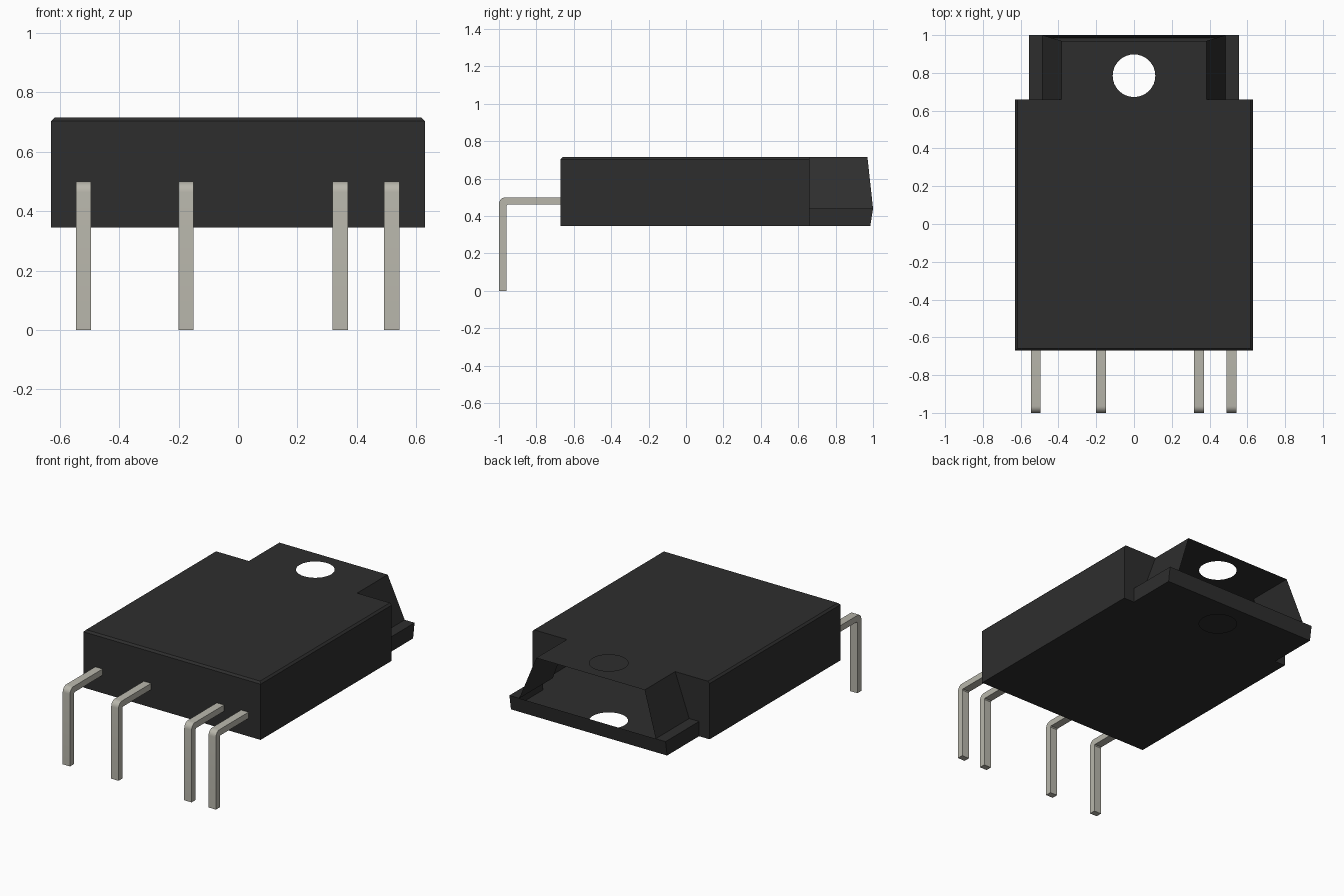
import bpy, bmesh, math

cube = bpy.data.objects.get("Cube")
if cube:
    bpy.data.objects.remove(cube, do_unlink=True)


def material(name, rgb, rough):
    m = bpy.data.materials.new(name)
    m.diffuse_color = (*rgb, 1)
    m.use_nodes = True
    bsdf = next(n for n in m.node_tree.nodes if n.type == 'BSDF_PRINCIPLED')
    bsdf.inputs["Base Color"].default_value = (*rgb, 1)
    bsdf.inputs["Roughness"].default_value = rough
    return m


black = material("black plastic", (0.027, 0.027, 0.027), 0.6)
metal = material("tinned metal", (0.48, 0.47, 0.41), 0.5)


def finish(bm, name, mat):
    bmesh.ops.remove_doubles(bm, verts=bm.verts, dist=0.0005)
    bmesh.ops.recalc_face_normals(bm, faces=bm.faces)
    mesh = bpy.data.meshes.new(name)
    bm.to_mesh(mesh)
    bm.free()
    mesh.materials.append(mat)
    ob = bpy.data.objects.new(name, mesh)
    bpy.context.collection.objects.link(ob)
    return ob


def face(bm, pts):
    bm.faces.new([bm.verts.new(p) for p in pts])


def loop(bm, pts):
    vs = [bm.verts.new(p) for p in pts]
    return [bm.edges.new((vs[i - 1], vs[i])) for i in range(len(vs))]


def pierced_plate(bm, half, z, radius):
    """Flat symmetric plate from its +x half outline, with the screw hole."""
    outline = [(x, y, z) for x, y in half] + [(-x, y, z) for x, y in reversed(half)]
    hole = [(radius * math.cos(a), HOLE_Y + radius * math.sin(a), z)
            for a in (i * math.tau / 32 for i in range(32))]
    edges = loop(bm, outline) + loop(bm, hole)
    bmesh.ops.triangle_fill(bm, use_beauty=True, edges=edges, normal=(0, 0, 1))


# Main dimensions
W, FRONT, STEP = 0.63, -0.67, 0.66       # body half width, front, rear step
Z0, Z1, ZF = 0.345, 0.715, 0.44          # bottom, top, top of the rear flange
TAB, FOOT, FLANGE = 0.385, 0.485, 0.555  # tab half widths at top, foot, flange
TAB_Y, BACK, BACK_LOW = 0.97, 1.0, 0.985
HOLE_Y, C = 0.785, 0.012                 # screw hole centre, top chamfer

# Package shell, open at the back above the flange
bm = bmesh.new()
pierced_plate(bm, [(W - C, FRONT + C), (W - C, STEP), (TAB, STEP), (TAB, TAB_Y)], Z1, 0.113)
pierced_plate(bm, [(W, FRONT), (W, STEP), (FLANGE, STEP), (FLANGE, BACK_LOW)], Z0, 0.113)

# Front wall with chamfer, and flange back wall
face(bm, [(-W, FRONT, Z0), (W, FRONT, Z0), (W, FRONT, Z1 - C), (-W, FRONT, Z1 - C)])
face(bm, [(-W, FRONT, Z1 - C), (W, FRONT, Z1 - C),
          (W - C, FRONT + C, Z1), (C - W, FRONT + C, Z1)])
face(bm, [(FLANGE, BACK_LOW, Z0), (-FLANGE, BACK_LOW, Z0), (-FLANGE, BACK, ZF),
          (-FOOT, BACK, ZF), (FOOT, BACK, ZF), (FLANGE, BACK, ZF)])

# Side walls, rear steps, tab slopes and flange ledges
for s in (1, -1):
    for pts in (
        [(W, FRONT, Z0), (W, STEP, Z0), (W, STEP, Z1 - C), (W, FRONT, Z1 - C)],
        [(W, FRONT, Z1 - C), (W, STEP, Z1 - C), (W - C, STEP, Z1), (W - C, FRONT + C, Z1)],
        [(W, STEP, Z0), (FLANGE, STEP, Z0), (FLANGE, STEP, ZF), (FOOT, STEP, ZF),
         (TAB, STEP, Z1), (W - C, STEP, Z1), (W, STEP, Z1 - C)],
        [(TAB, STEP, Z1), (TAB, TAB_Y, Z1), (FOOT, BACK, ZF), (FOOT, STEP, ZF)],
        [(FOOT, STEP, ZF), (FOOT, BACK, ZF), (FLANGE, BACK, ZF), (FLANGE, STEP, ZF)],
        [(FLANGE, STEP, ZF), (FLANGE, BACK, ZF), (FLANGE, BACK_LOW, Z0), (FLANGE, STEP, Z0)],
    ):
        face(bm, [(s * x, y, z) for x, y, z in pts])
finish(bm, "package_body", black)

# Bent leads: an L profile in the y-z plane extruded across x
T, TOP, R, HALF = 0.04, 0.5, 0.036, 0.026
bend = [(-1 + R - R * math.sin(a), TOP - R + R * math.cos(a))
        for a in (i * math.pi / 12 for i in range(7))]
profile = [(FRONT + 0.01, TOP - T), (FRONT + 0.01, TOP)] + bend + [
    (-1, 0), (-1 + T, 0), (-1 + T, TOP - T - 0.006), (-1 + T + 0.006, TOP - T)]

for i, x in enumerate((-0.52, -0.175, 0.344, 0.517)):
    bm = bmesh.new()
    face(bm, [(x - HALF, y, z) for y, z in profile])
    ext = bmesh.ops.extrude_face_region(bm, geom=bm.faces[:])
    bmesh.ops.translate(bm, vec=(2 * HALF, 0, 0),
                        verts=[v for v in ext["geom"] if isinstance(v, bmesh.types.BMVert)])
    lead = finish(bm, f"lead_{i + 1}", metal)
    # Smooth the bend only
    bpy.ops.object.select_all(action='DESELECT')
    lead.select_set(True)
    bpy.context.view_layer.objects.active = lead
    bpy.ops.object.shade_smooth_by_angle(angle=math.radians(30))
